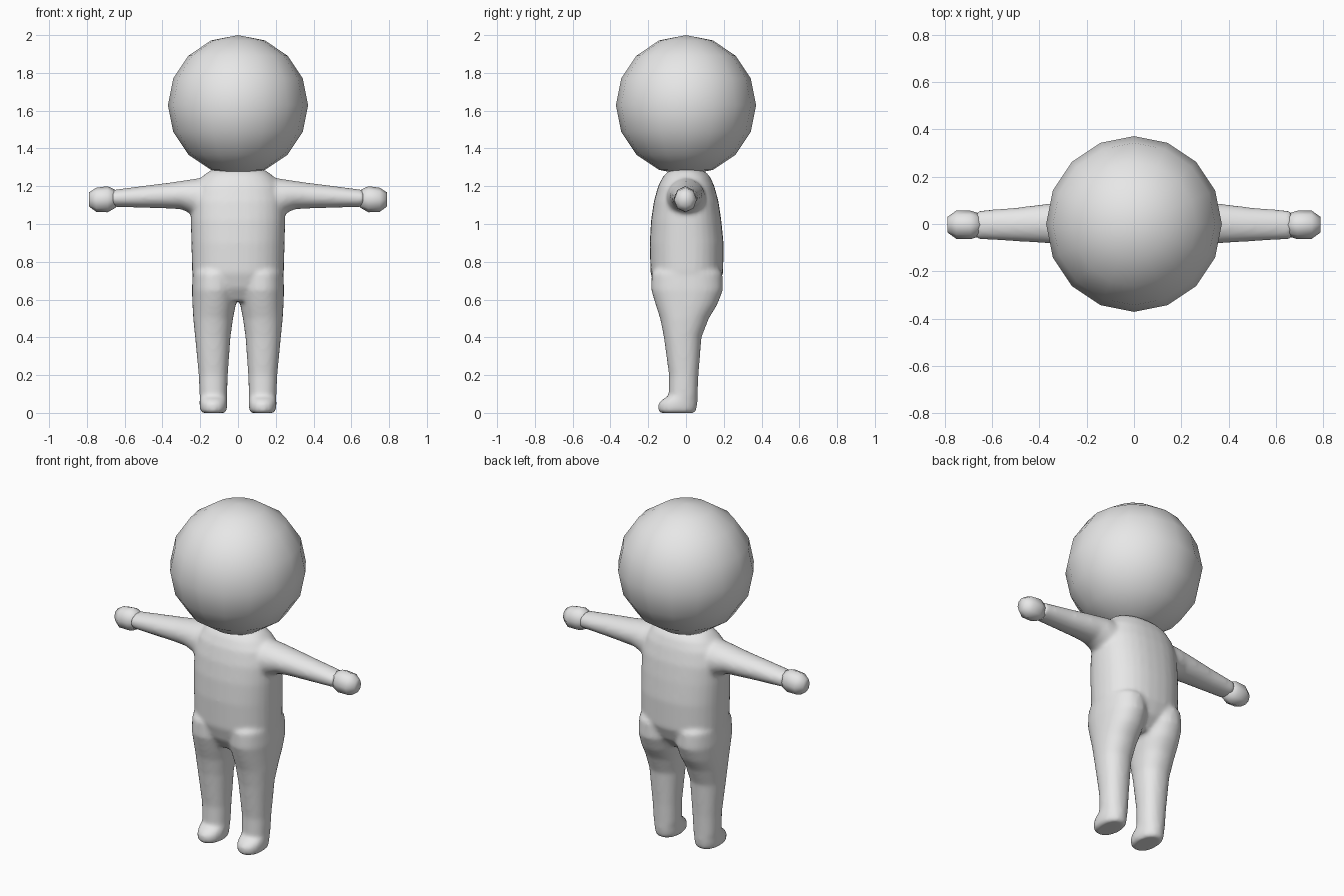
import bpy, bmesh, math

grey = bpy.data.materials.new("light grey")
grey.diffuse_color = (0.8, 0.8, 0.8, 1)


def loft(bm, rings, axis="z", sides=32, power=2.0, mirror=1):
    """Closed tube through rings (t, a_min, a_max, b_min, b_max) along an axis."""
    loops = []
    for t, a0, a1, b0, b1 in rings:
        loop = []
        for i in range(sides):
            ang = 2 * math.pi * i / sides
            c, s = math.cos(ang), math.sin(ang)
            a = (a0 + a1) / 2 + (a1 - a0) / 2 * math.copysign(abs(c) ** (2 / power), c)
            b = (b0 + b1) / 2 + (b1 - b0) / 2 * math.copysign(abs(s) ** (2 / power), s)
            co = (a, b, t) if axis == "z" else (t, a, b)
            loop.append(bm.verts.new((co[0] * mirror, co[1], co[2])))
        loops.append(loop)
    faces = [bm.faces.new(loops[0]), bm.faces.new(loops[-1])]
    for low, high in zip(loops, loops[1:]):
        for i in range(sides):
            j = (i + 1) % sides
            faces.append(bm.faces.new((low[i], low[j], high[j], high[i])))
    bmesh.ops.recalc_face_normals(bm, faces=faces)


def finish(bm, name):
    mesh = bpy.data.meshes.new(name)
    for f in bm.faces:
        f.smooth = True
    bm.to_mesh(mesh)
    bm.free()
    mesh.materials.append(grey)
    obj = bpy.data.objects.new(name, mesh)
    bpy.context.collection.objects.link(obj)
    return obj


# Body: torso, legs and arms fused into one soft skin
torso = [
    (0.59, -0.14, 0.14, -0.12, 0.10),
    (0.66, -0.22, 0.22, -0.165, 0.165),
    (0.74, -0.243, 0.243, -0.188, 0.197),
    (0.90, -0.247, 0.247, -0.192, 0.199),
    (1.02, -0.250, 0.250, -0.185, 0.187),
    (1.12, -0.248, 0.248, -0.170, 0.172),
    (1.20, -0.228, 0.228, -0.148, 0.150),
    (1.25, -0.190, 0.190, -0.122, 0.128),
    (1.275, -0.160, 0.160, -0.100, 0.105),
    (1.288, -0.135, 0.135, -0.070, 0.075),
]
leg = [
    (0.000, 0.070, 0.190, -0.135, 0.045),
    (0.012, 0.060, 0.200, -0.146, 0.054),
    (0.045, 0.057, 0.204, -0.148, 0.060),
    (0.068, 0.058, 0.203, -0.130, 0.061),
    (0.090, 0.058, 0.203, -0.092, 0.061),
    (0.200, 0.054, 0.208, -0.090, 0.066),
    (0.400, 0.040, 0.227, -0.117, 0.082),
    (0.500, 0.026, 0.237, -0.137, 0.121),
    (0.570, 0.012, 0.241, -0.160, 0.164),
    (0.650, 0.002, 0.244, -0.184, 0.196),
    (0.740, 0.000, 0.240, -0.182, 0.192),
    (0.800, 0.030, 0.210, -0.120, 0.130),
]
arm = [
    (0.10, -0.10, 0.10, 1.02, 1.245),
    (0.20, -0.105, 0.105, 1.02, 1.243),
    (0.25, -0.098, 0.100, 1.055, 1.236),
    (0.30, -0.090, 0.092, 1.078, 1.228),
    (0.37, -0.081, 0.085, 1.082, 1.218),
    (0.50, -0.073, 0.069, 1.086, 1.202),
    (0.665, -0.064, 0.056, 1.091, 1.180),
]
bm = bmesh.new()
loft(bm, torso, power=2.3)
for side in (1, -1):
    loft(bm, leg, power=2.2, mirror=side)
    loft(bm, arm, axis="x", mirror=side)
body = finish(bm, "body")

skin = body.modifiers.new("fuse", "REMESH")
skin.mode = "VOXEL"
skin.voxel_size = 0.012
skin.use_smooth_shade = True
soft = body.modifiers.new("soften", "SMOOTH")
soft.factor = 0.5
soft.iterations = 6

# Hands: small faceted knobs
hand = [
    (0.645, -0.050, 0.042, 1.088, 1.178),
    (0.690, -0.064, 0.056, 1.062, 1.200),
    (0.750, -0.063, 0.057, 1.064, 1.192),
    (0.788, -0.036, 0.030, 1.092, 1.168),
]
for name, side in (("left_hand", 1), ("right_hand", -1)):
    bm = bmesh.new()
    loft(bm, hand, axis="x", sides=8, mirror=side)
    finish(bm, name)

# Head: coarse smooth-shaded ball
bm = bmesh.new()
bmesh.ops.create_uvsphere(bm, u_segments=16, v_segments=8, radius=0.371)
bmesh.ops.translate(bm, verts=bm.verts, vec=(0, 0, 1.629))
finish(bm, "head")
